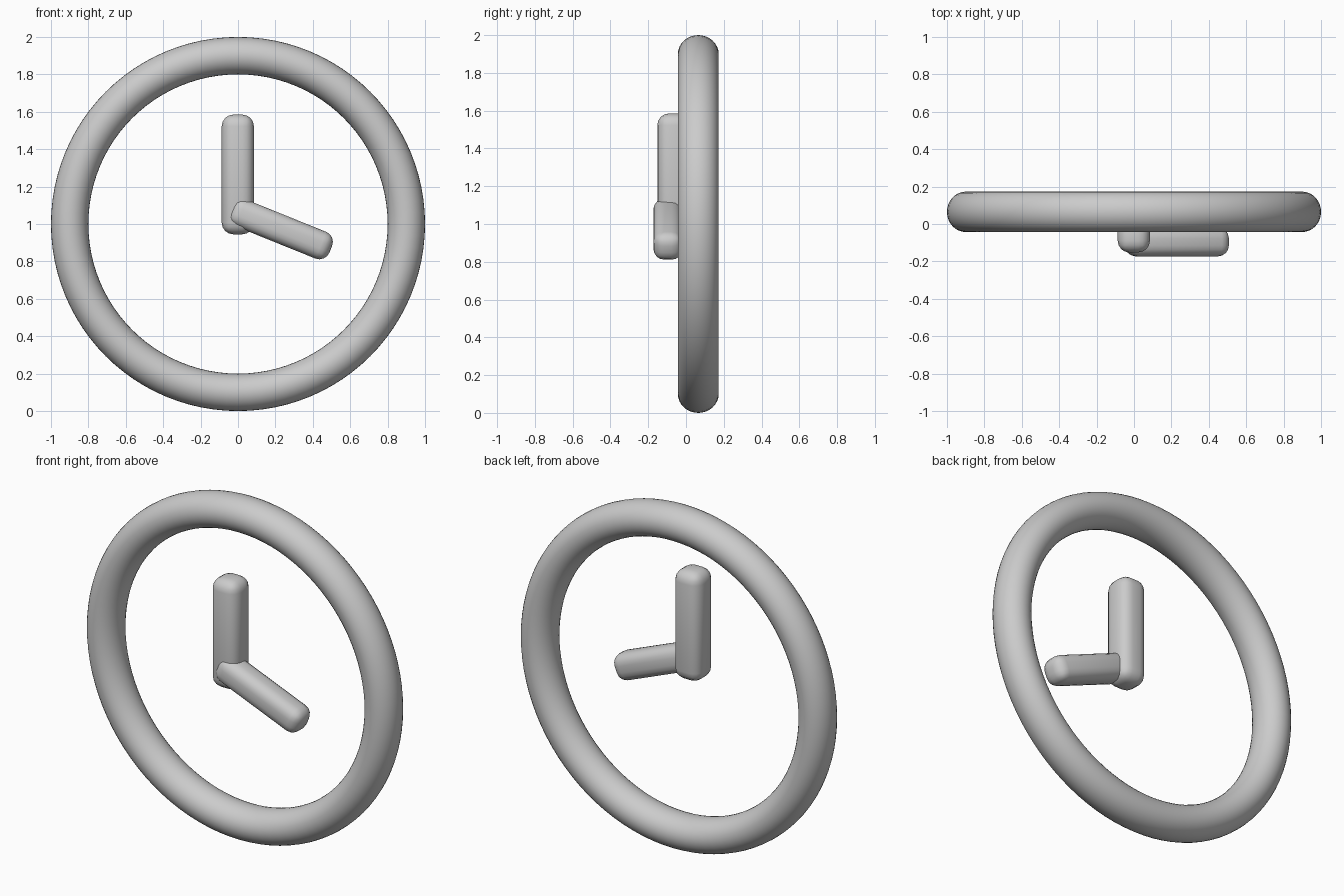
import bpy, math

if "Cube" in bpy.data.objects:
    bpy.data.objects.remove(bpy.data.objects["Cube"])

grey = bpy.data.materials.new("light grey")
grey.diffuse_color = (0.6, 0.6, 0.6, 1)
grey.use_nodes = True
grey.node_tree.nodes["Principled BSDF"].inputs["Base Color"].default_value = grey.diffuse_color


def finish(ob, name):
    ob.name = name
    ob.data.materials.clear()
    ob.data.materials.append(grey)


def hand(name, centre, size, bevel, tilt=0.0):
    """Rounded bar, tilted in the plane of the clock face."""
    bpy.ops.mesh.primitive_cube_add(size=1)
    ob = bpy.context.object
    ob.scale = size
    bpy.ops.object.transform_apply(location=False, rotation=False, scale=True)
    ob.location = centre
    ob.rotation_euler = (0, tilt, 0)
    mod = ob.modifiers.new("rounded edges", 'BEVEL')
    mod.width = bevel
    mod.segments = 4
    mod.limit_method = 'NONE'
    bpy.ops.object.shade_smooth()
    finish(ob, name)


# Outer ring, slightly deeper than its radial thickness
bpy.ops.mesh.primitive_torus_add(major_radius=0.9, minor_radius=0.1,
                                 major_segments=96, minor_segments=32)
ring = bpy.context.object
ring.scale = (1, 1, 1.08)
ring.rotation_euler = (math.pi / 2, 0, 0)
ring.location = (0, 0.065, 1)
bpy.ops.object.transform_apply(location=False, rotation=True, scale=True)
bpy.ops.object.shade_smooth()
finish(ring, "clock_ring")

# Upright hand and the hand leaning down to the right in front of it
hand("upright_hand", (-0.001, -0.066, 1.265), (0.172, 0.172, 0.64), 0.062)
hand("slanted_hand", (0.229, -0.096, 0.973), (0.576, 0.154, 0.154), 0.058,
     math.radians(22))
